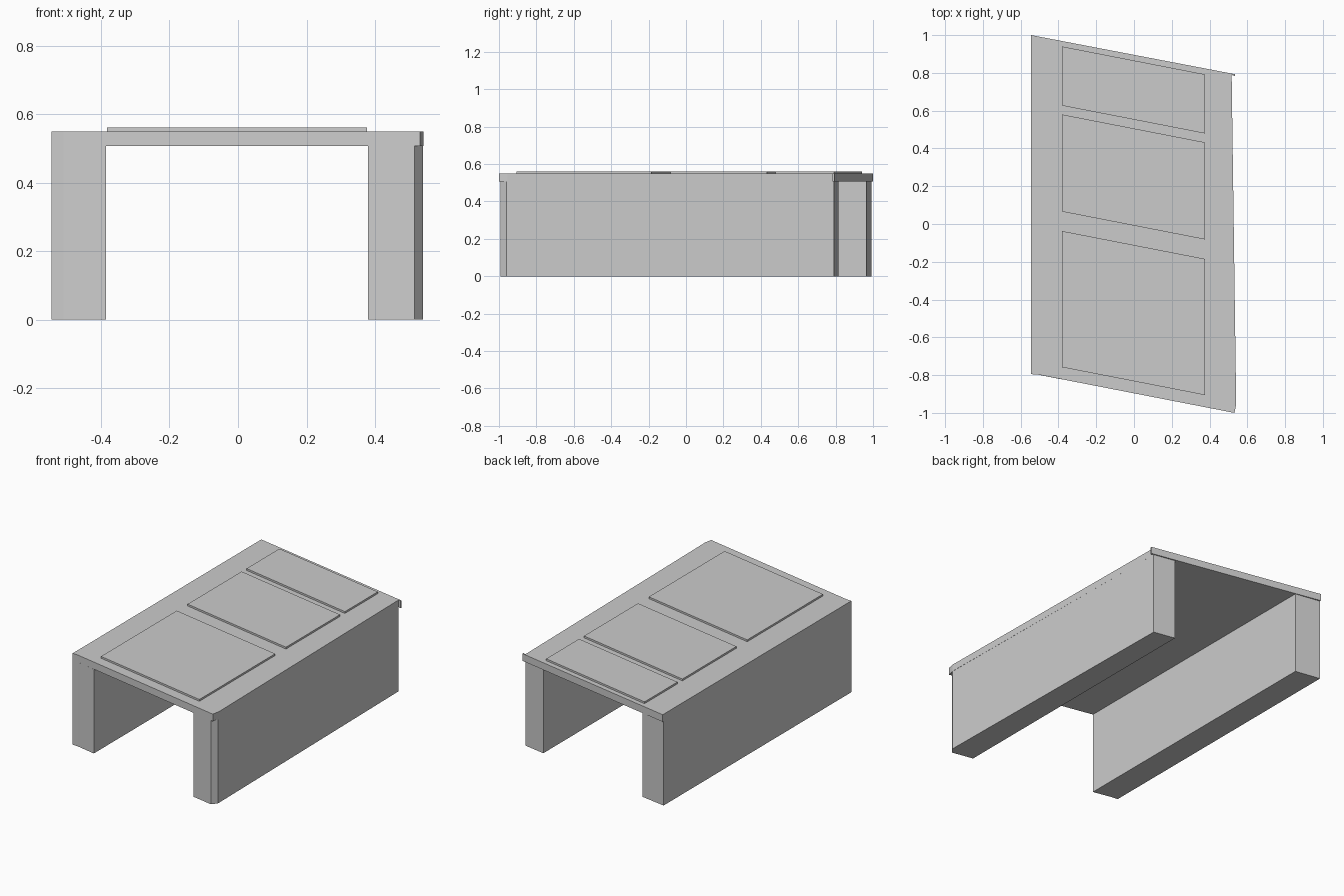
import bpy, bmesh

if "Cube" in bpy.data.objects:
    bpy.data.objects.remove(bpy.data.objects["Cube"])


def prism(name, outline, z0, z1):
    """Extrude a flat plan outline (counter-clockwise) from z0 to z1."""
    bm = bmesh.new()
    face = bm.faces.new([bm.verts.new((x, y, z0)) for x, y in outline])
    top = bmesh.ops.extrude_face_region(bm, geom=[face])["geom"]
    verts = [v for v in top if isinstance(v, bmesh.types.BMVert)]
    bmesh.ops.translate(bm, verts=verts, vec=(0, 0, z1 - z0))
    bmesh.ops.recalc_face_normals(bm, faces=bm.faces)
    mesh = bpy.data.meshes.new(name)
    bm.to_mesh(mesh)
    bm.free()
    obj = bpy.data.objects.new(name, mesh)
    bpy.context.collection.objects.link(obj)
    return obj


UNDER, TOP, PANEL_TOP = 0.507, 0.55, 0.561
INNER_L, INNER_R = -0.385, 0.38

# Long side walls with skewed ends
prism("left_wall", [(-0.545, -0.795), (-0.51, -0.797), (INNER_L, -0.822),
                    (INNER_L, 0.965), (-0.545, 0.992)], 0, UNDER)
prism("right_wall", [(INNER_R, -0.968), (0.515, -0.993), (0.54, -0.96),
                     (0.517, 0.79), (INNER_R, 0.815)], 0, UNDER)

# Roof slab, with the small lip at its back right corner
prism("roof_slab", [(-0.545, -0.795), (-0.51, -0.797), (0.532, -1.0), (0.541, -0.955),
                    (0.517, 0.79), (0.535, 0.782), (0.535, 0.793), (-0.545, 1.0)],
      UNDER, TOP)

# Raised roof panels, sheared to follow the skewed ends
SHEAR = -0.148
for i, (y0, y1) in enumerate([(-0.758, -0.037), (0.066, 0.58), (0.627, 0.94)], 1):
    prism(f"roof_panel_{i}", [(-0.382, y0), (0.377, y0 + SHEAR),
                              (0.377, y1 + SHEAR), (-0.382, y1)], TOP, PANEL_TOP)
